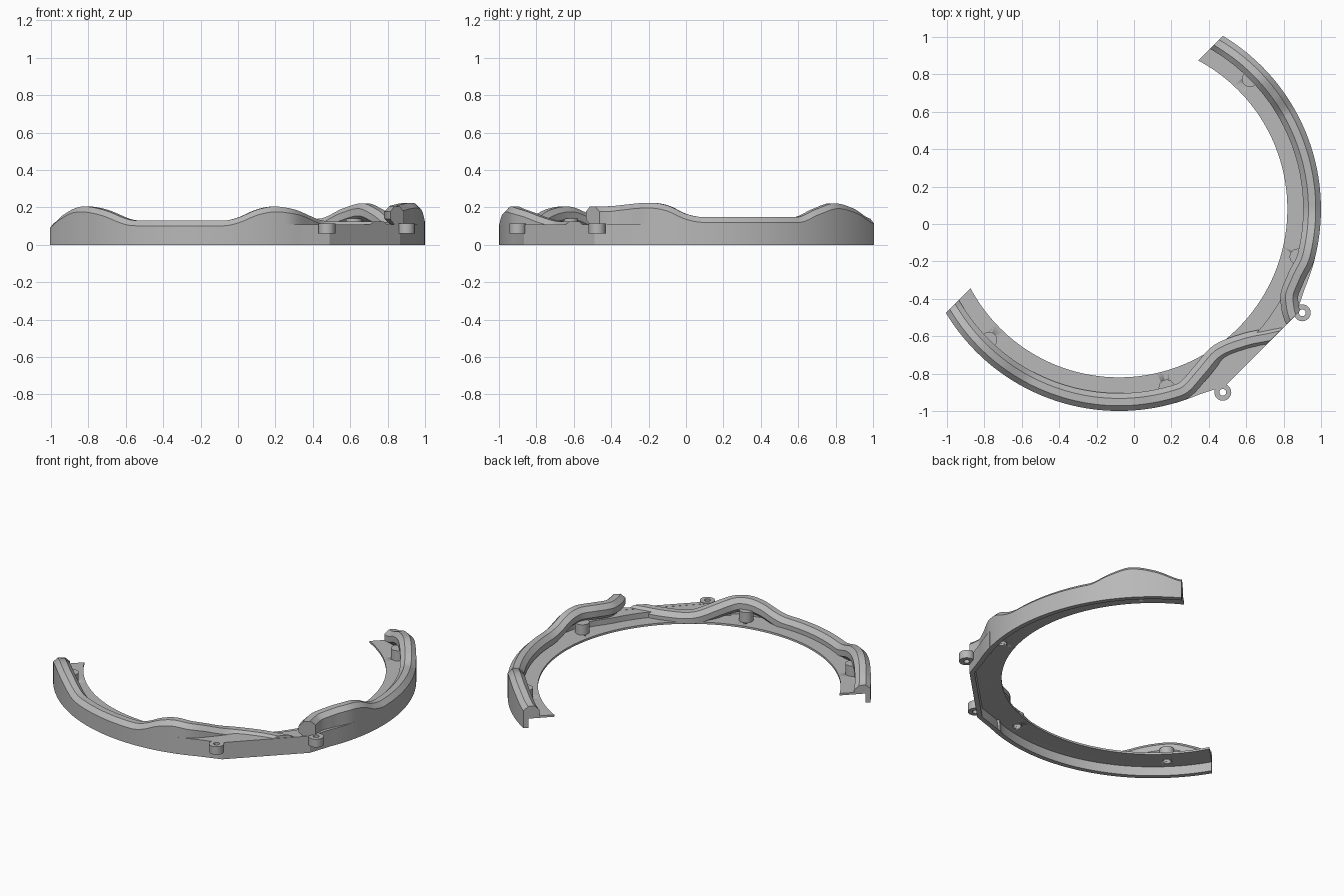
import bpy, bmesh, math
from mathutils import Vector

if "Cube" in bpy.data.objects:
    bpy.data.objects.remove(bpy.data.objects["Cube"], do_unlink=True)

grey = bpy.data.materials.new("plain grey")
grey.use_nodes = True
colour = (0.48, 0.48, 0.48, 1)
grey.diffuse_color = colour
grey.node_tree.nodes["Principled BSDF"].inputs["Base Color"].default_value = colour

CX, CY = -0.08, 0.08
R_OUT, R_IN, R_BEAD = 1.08, 0.90, 1.032
FLOOR, DECK = 0.06, 0.11
HALF = 0.0475
END_CUT = ((0, 0.53, 0), (-1, 1, 0))
FLAT_CUT = ((0, -1.35, 0), (1, -1, 0))


def polar(deg, r):
    a = math.radians(deg)
    return Vector((CX + r * math.cos(a), CY + r * math.sin(a)))


def smooth_key(keys, t):
    """Cubic interpolation through (t, value) keys, without overshoot."""
    def slope(i):
        if i <= 0 or i >= len(keys) - 1:
            return 0
        (a, u), (b, v), (c, w) = keys[i - 1:i + 2]
        return 0 if (v - u) * (w - v) <= 0 else (w - u) / (c - a)
    if t <= keys[0][0]:
        return keys[0][1]
    for i in range(len(keys) - 1):
        (a, u), (b, v) = keys[i], keys[i + 1]
        if t <= b:
            s, d = (t - a) / (b - a), b - a
            return (u * (1 + 2 * s) * (1 - s) ** 2 + v * s * s * (3 - 2 * s)
                    + d * slope(i) * s * (1 - s) ** 2 - d * slope(i + 1) * s * s * (1 - s))
    return keys[-1][1]


def finish(name, bm, cuts=()):
    for co, no in cuts:
        geom = bm.verts[:] + bm.edges[:] + bm.faces[:]
        cut = bmesh.ops.bisect_plane(bm, geom=geom, plane_co=co, plane_no=no, clear_outer=True)
        edges = [e for e in cut["geom_cut"] if isinstance(e, bmesh.types.BMEdge) and e.is_boundary]
        if edges:
            bmesh.ops.holes_fill(bm, edges=edges, sides=0)
    bmesh.ops.recalc_face_normals(bm, faces=bm.faces)
    mesh = bpy.data.meshes.new(name)
    bm.to_mesh(mesh)
    bm.free()
    obj = bpy.data.objects.new(name, mesh)
    bpy.context.collection.objects.link(obj)
    mesh.materials.append(grey)
    bpy.ops.object.select_all(action="DESELECT")
    obj.select_set(True)
    bpy.context.view_layer.objects.active = obj
    bpy.ops.object.shade_smooth_by_angle(angle=math.radians(25))
    return obj


def sweep(name, path, section, cuts=()):
    """Sweep section(i) -> [(outward, z)...] along a flat path."""
    bm = bmesh.new()
    rings = []
    for i, p in enumerate(path):
        t = (path[min(i + 1, len(path) - 1)] - path[max(i - 1, 0)]).normalized()
        out = Vector((t.y, -t.x))
        rings.append([bm.verts.new((*(p + out * u), z)) for u, z in section(i)])
    n = len(rings[0])
    for a, b in zip(rings, rings[1:]):
        for k in range(n):
            bm.faces.new((a[k], a[(k + 1) % n], b[(k + 1) % n], b[k]))
    bm.faces.new(rings[0])
    bm.faces.new(rings[-1][::-1])
    return finish(name, bm, cuts)


def prism(name, points, z0, z1):
    bm = bmesh.new()
    face = bm.faces.new([bm.verts.new((p[0], p[1], z0)) for p in points])
    top = bmesh.ops.extrude_face_region(bm, geom=[face])["geom"]
    bmesh.ops.translate(bm, vec=(0, 0, z1 - z0), verts=[v for v in top if isinstance(v, bmesh.types.BMVert)])
    return finish(name, bm)


def disc(centre, r, n=32):
    return [(centre[0] + r * math.cos(k * math.tau / n), centre[1] + r * math.sin(k * math.tau / n))
            for k in range(n)]


def rim(name, start, stop, radius_keys, height_keys):
    """Thin wall carrying a rounded bead whose top rises and falls."""
    count = 150
    angles = [start + (stop - start) * i / count for i in range(count + 1)]
    path = [polar(a, smooth_key(radius_keys, a)) for a in angles]

    def section(i):
        top = smooth_key(height_keys, angles[i])
        base = FLOOR if -69 < angles[i] < -17 else 0
        c, h = 0.028, HALF
        lift = max(top - 2 * h, FLOOR)
        side = max(top - 2 * h + c, lift + 0.005)
        return [(h, base), (h, top - c), (h - c, top), (c - h, top), (-h, top - c),
                (-h, side), (c - h, lift), (h - 0.03, lift), (h - 0.03, base)]
    return sweep(name, path, section, (END_CUT, FLAT_CUT))


# Wavy rims, each turning inward near the flat front corner
rim("front_rim", -155, -34,
    [(-72, R_BEAD), (-69.5, 1.025), (-63.2, 0.975), (-55.5, 0.935), (-46.2, 0.983), (-38.8, 1.078), (-34, 1.15)],
    [(-150, 0.115), (-145, 0.155), (-139, 0.195), (-135, 0.205), (-127, 0.185), (-119, 0.137),
     (-115, 0.13), (-90, 0.13), (-85.7, 0.145), (-80, 0.188), (-74.7, 0.205), (-69, 0.19),
     (-58, 0.135), (-50, 0.125)])
rim("side_rim", -35, 65,
    [(-35, 1.17), (-31.6, 1.087), (-30, 1.057), (-26.8, 1.02), (-21.4, 1.015), (-14, R_BEAD)],
    [(-31, 0.205), (-15, 0.225), (-9.8, 0.21), (-4.3, 0.165), (1, 0.148), (29, 0.148),
     (35.8, 0.19), (42.8, 0.222), (50.7, 0.195), (60, 0.14)])

# Flat inner flange
flange = sweep("flange", [polar(-155 + 2 * i, R_IN) for i in range(111)],
               lambda i: [(0, FLOOR), (0.155, FLOOR), (0.155, 0.073), (0, 0.073)], (END_CUT,))

# Flat corner: outer skirt and the deck behind it
corner = [Vector((0.49, -0.865)), Vector((0.865, -0.49))]
outline = ([polar(a, R_OUT) for a in range(-74, -66)] + corner
           + [polar(a, R_OUT) for a in range(-23, -13)])
sweep("corner_skirt", outline, lambda i: [(0, 0), (0, DECK), (-0.03, DECK), (-0.03, 0)])
inner_keys = [(-69, 1.02), (-63.2, 0.975), (-55.5, 0.935), (-46.2, 0.98), (-40, 0.99), (-28, 0.99), (-17, 1.02)]
inner = [polar(a, smooth_key(inner_keys, a)) for a in range(-17, -70, -2)]
deck_edge = [polar(-69, 1.07), polar(-67, 1.07)] + corner + [polar(a, 1.07) for a in range(-23, -16, 2)]
prism("corner_deck", deck_edge + inner, FLOOR, DECK - 0.001)

# Screw lugs on the corner
for name, c in (("front_lug", (0.475, -0.90)), ("side_lug", (0.90, -0.475))):
    bm = bmesh.new()
    loops = [[bm.verts.new((*p, z)) for p in disc(c, r)]
             for r, z in ((0.045, FLOOR), (0.045, 0.113), (0.018, 0.113), (0.018, FLOOR))]
    for a, b in zip(loops, loops[1:] + loops[:1]):
        for k in range(len(a)):
            j = (k + 1) % len(a)
            bm.faces.new((a[k], a[j], b[j], b[k]))
    finish(name, bm)

# Posts on the flange, with blind holes from below
for n, c in enumerate([(0.62, 0.775), (0.875, -0.175), (0.175, -0.875), (-0.775, -0.62)], 1):
    post = prism(f"post_{n}", disc(c, 0.043), FLOOR, 0.14)
    cutter = prism(f"post_hole_cutter_{n}", disc(c, 0.025, 24), 0.03, 0.12)
    cutter.hide_render = True
    cutter.hide_viewport = True
    for target in (flange, post):
        mod = target.modifiers.new(f"hole_{n}", "BOOLEAN")
        mod.object = cutter
        mod.operation = "DIFFERENCE"
        mod.solver = "EXACT"
